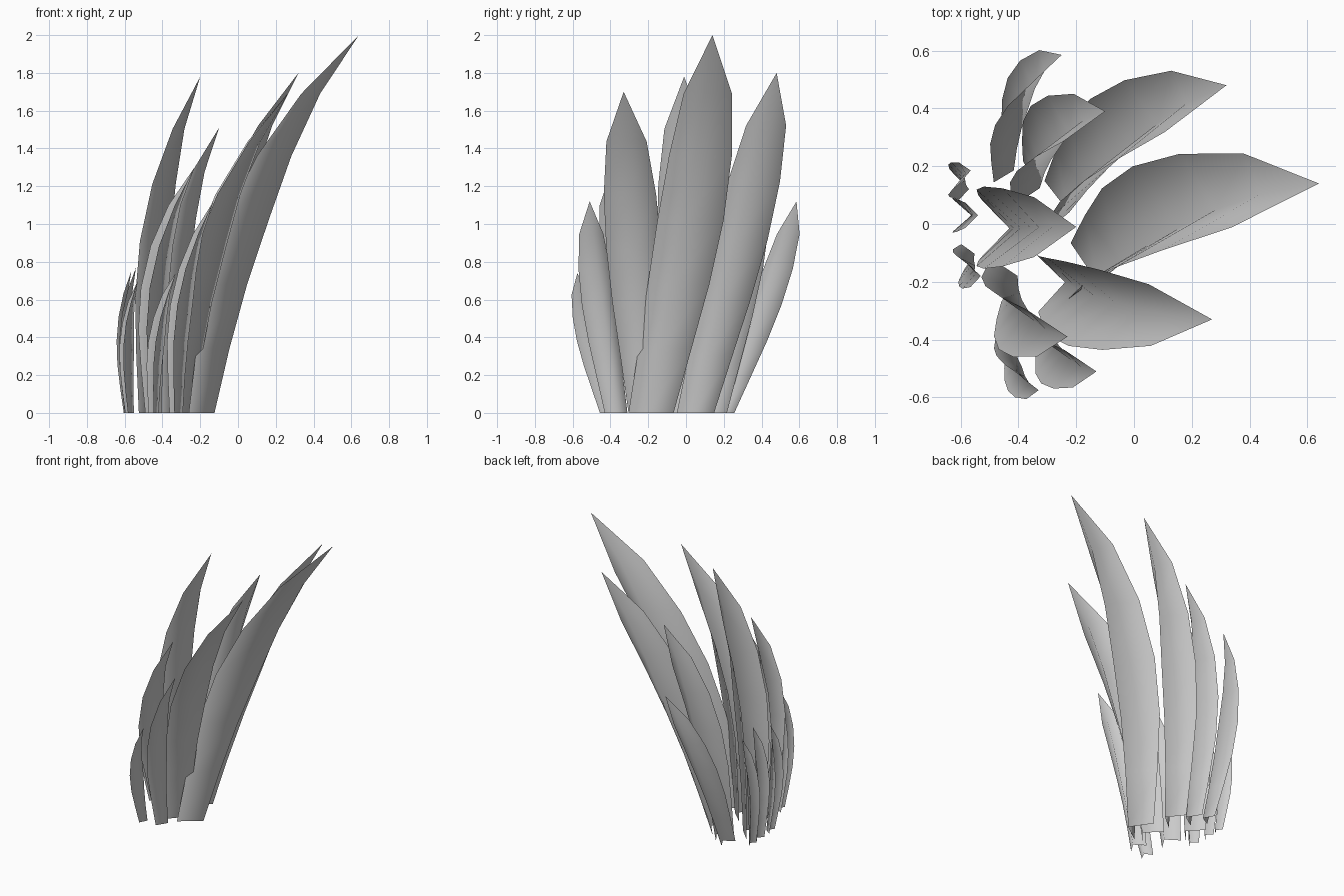
import bpy
import math
from mathutils import Vector

cube = bpy.data.objects.get("Cube")
if cube:
    bpy.data.objects.remove(cube, do_unlink=True)

# One plain grey for the whole plant
grey = bpy.data.materials.new("leaf_grey")
grey.use_nodes = True
colour = (0.6, 0.6, 0.6, 1)
grey.diffuse_color = colour
grey.node_tree.nodes["Principled BSDF"].inputs["Base Color"].default_value = colour

# Height fraction, relative width and keel depth of each cross-section below the tip
PROFILE = [(0, .68, .97), (.17, .8, 1.07), (.34, .93, 1.15),
           (.51, 1, 1.13), (.68, .95, .92), (.845, .73, .6)]


def leaf(name, base, tip, half_width, facing, bow):
    """Open V-shaped blade, keel towards facing, bowed back along its length."""
    start = Vector((*base, 0))
    end = Vector(tip)
    a = math.radians(facing)
    out = Vector((math.cos(a), math.sin(a), 0))
    side = Vector((-out.y, out.x, 0))
    verts, faces = [], []
    for t, width, depth in PROFILE:
        mid = start.lerp(end, t) - out * bow * 1.1 * t ** 1.25 * (1 - t)
        half = half_width * width
        keel = mid + out * half * depth
        verts += [mid - side * half, keel, mid + side * half]
    verts.append(end)
    last = len(PROFILE) - 1
    for r in range(last):
        for c in range(2):
            i = r * 3 + c
            faces.append((i, i + 1, i + 4, i + 3))
    for c in range(2):
        faces.append((last * 3 + c, last * 3 + c + 1, len(verts) - 1))
    mesh = bpy.data.meshes.new(name)
    mesh.from_pydata(verts, [], faces)
    mesh.materials.append(grey)
    mesh.shade_smooth()
    obj = bpy.data.objects.new(name, mesh)
    bpy.context.collection.objects.link(obj)


# Tall leaves
leaf("tall_leaf_middle", (-.24, -.185), (.64, .14, 2), .178, -10, 1.07)
leaf("tall_leaf_left", (-.32, .05), (.32, .48, 1.8), .146, -6, .75)
leaf("tall_leaf_right", (-.335, -.205), (.27, -.33, 1.7), .146, 2, .88)
leaf("tall_leaf_back", (-.525, -.015), (-.2, -.01, 1.78), .142, 0, .69)

# Medium leaves
leaf("medium_leaf_left", (-.4, .14), (-.1, .39, 1.51), .115, -12, .59)
leaf("medium_leaf_right", (-.475, -.195), (-.23, -.39, 1.3), .112, 12, .62)
leaf("outer_leaf_left", (-.47, .2), (-.25, .585, 1.12), .085, -15, .45)
leaf("outer_leaf_right", (-.35, -.37), (-.13, -.51, 1.12), .09, 12, .45)

# Short leaves at the edge of the clump
leaf("short_leaf_right", (-.46, -.415), (-.33, -.575, .74), .063, 18, .28)
leaf("short_leaf_back_left", (-.605, .12), (-.565, .185, .75), .052, 0, .25)
leaf("short_leaf_back", (-.6, .03), (-.54, .03, .77), .06, 0, .25)
leaf("short_leaf_back_right", (-.59, -.11), (-.53, -.18, .7), .06, 10, .25)
